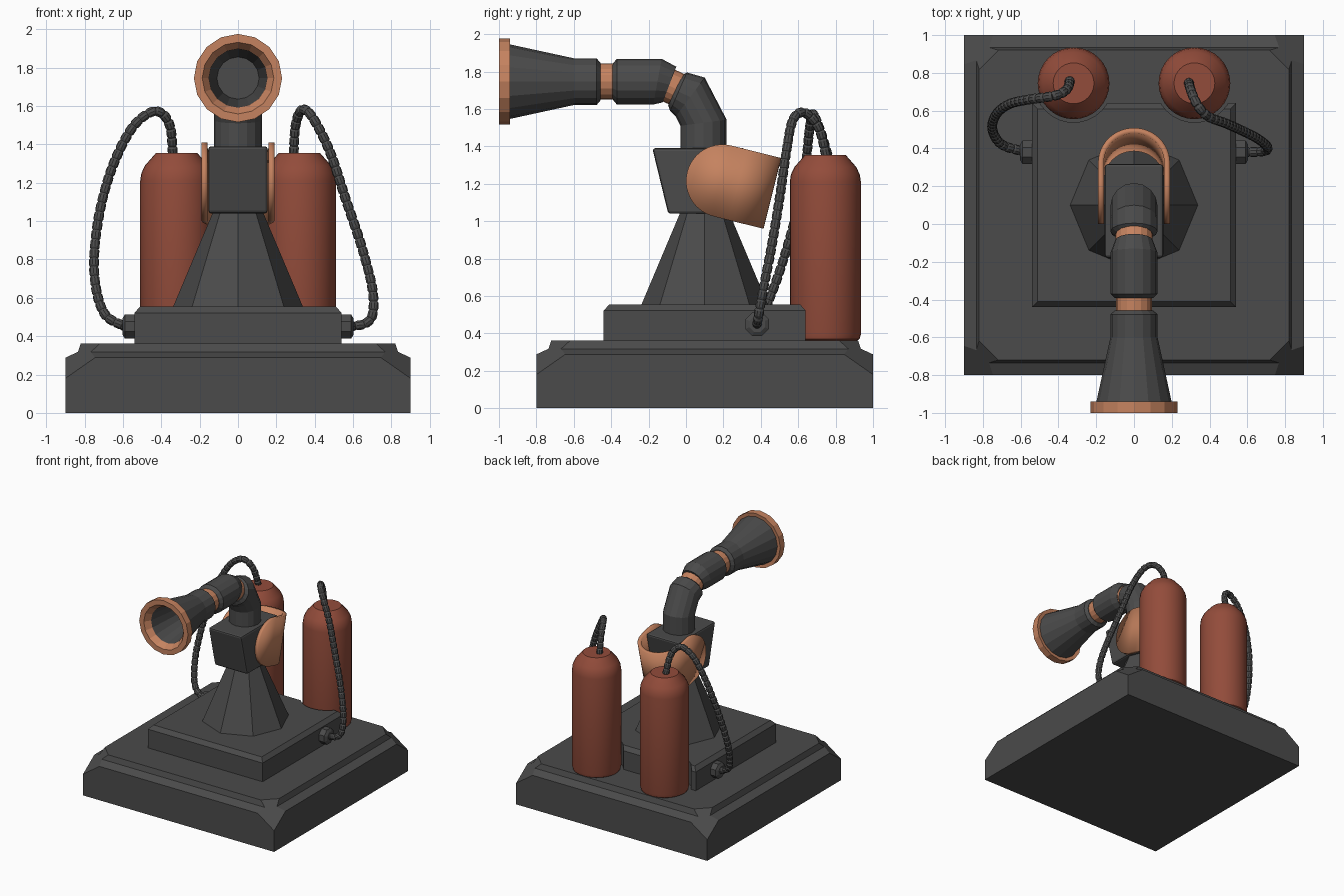
import bpy, bmesh, math
from mathutils import Vector, Matrix

if "Cube" in bpy.data.objects:
    bpy.data.objects.remove(bpy.data.objects["Cube"])

def material(name, rgb):
    m = bpy.data.materials.new(name)
    m.diffuse_color = (*rgb, 1)
    m.use_nodes = True
    m.node_tree.nodes["Principled BSDF"].inputs["Base Color"].default_value = m.diffuse_color
    return m

DARK = material("dark_grey", (0.070, 0.070, 0.070))
COPPER = material("copper", (0.56, 0.225, 0.115))
RED = material("dull_red", (0.29, 0.072, 0.043))

def finish(name, bm, mat, smooth=False):
    bmesh.ops.recalc_face_normals(bm, faces=bm.faces)
    me = bpy.data.meshes.new(name)
    bm.to_mesh(me)
    bm.free()
    me.materials.append(mat)
    ob = bpy.data.objects.new(name, me)
    bpy.context.collection.objects.link(ob)
    bpy.context.view_layer.objects.active = ob
    if smooth:
        bpy.ops.object.select_all(action='DESELECT')
        ob.select_set(True)
        bpy.ops.object.shade_smooth_by_angle(angle=math.radians(25))
    return ob

def loft(bm, rings, loop=False):
    """Skin a list of equal point rings; cap the ends or join last to first."""
    vs = [[bm.verts.new(p) for p in r] for r in rings]
    n = len(vs[0])
    pairs = list(zip(vs, vs[1:])) + ([(vs[-1], vs[0])] if loop else [])
    for a, b in pairs:
        for i in range(n):
            j = (i + 1) % n
            bm.faces.new((a[i], a[j], b[j], b[i]))
    if not loop:
        bm.faces.new(vs[0])
        bm.faces.new(vs[-1])

def part(name, rings, mat, loop=False, smooth=False):
    bm = bmesh.new()
    loft(bm, rings, loop)
    return finish(name, bm, mat, smooth)

def lathe(profile, sides, matrix, phase=0):
    """Rings of (radius, height) around the local z axis."""
    return [[matrix @ Vector((r * math.cos(phase + math.tau * i / sides),
                              r * math.sin(phase + math.tau * i / sides), h))
             for i in range(sides)] for r, h in profile]

def rect(cy, hx, hy, z):
    return [(-hx, cy - hy, z), (hx, cy - hy, z), (hx, cy + hy, z), (-hx, cy + hy, z)]

def pipe_ring(top, bottom, rx, n=16):
    """Ring in the side plane given by its top and bottom (y, z) points."""
    t, b = Vector((0, *top)), Vector((0, *bottom))
    c, v = (t + b) / 2, (t - b) / 2
    return [c + v * math.cos(math.tau * i / n) + Vector((rx * math.sin(math.tau * i / n), 0, 0))
            for i in range(n)]

# Base with coved top edge and sliced corners
bm = bmesh.new()
loft(bm, [rect(0.1, 0.9 - d, 0.9 - d, z)
          for d, z in ((0, 0), (0, 0.288), (0.065, 0.318), (0.08, 0.363))])
for sx in (-1, 1):
    for sy in (-1, 1):
        cut = bmesh.ops.bisect_plane(bm, geom=bm.verts[:] + bm.edges[:] + bm.faces[:],
                                     plane_co=(0.9 * sx, 0.1 + 0.9 * sy, 0.18),
                                     plane_no=(sx, sy, 1.43), clear_outer=True)
        edges = [e for e in cut["geom_cut"] if isinstance(e, bmesh.types.BMEdge)]
        bmesh.ops.holes_fill(bm, edges=edges, sides=0)
finish("base", bm, DARK)

# Upper plinth with round notches for the tanks
plinth = part("plinth", [rect(0.1, 0.54 - d, 0.54 - d, z)
                         for d, z in ((0, 0.355), (0, 0.522), (0.03, 0.555))], DARK)
for s in (-1, 1):
    cutter = part("notch_cutter", lathe([(0.207, 0.2), (0.207, 0.8)], 32,
                                        Matrix.Translation((0.32 * s, 0.745, 0))), DARK)
    cutter.hide_render = True
    mod = plinth.modifiers.new("notch", 'BOOLEAN')
    mod.operation, mod.solver, mod.object = 'DIFFERENCE', 'EXACT', cutter
    bpy.context.view_layer.objects.active = plinth
    bpy.ops.object.modifier_apply(modifier=mod.name)
    bpy.data.objects.remove(cutter)

# Octagonal pedestal
part("pedestal", lathe([(0.34, 0.55), (0.125, 1.06)], 8, Matrix.Translation((0, 0.1, 0))), DARK)

# Head block, wider at the top
head = part("head_block", [rect(0.07, 0.155, 0.165, 1.04), rect(0.07, 0.155, 0.25, 1.39)], DARK)
bev = head.modifiers.new("bevel", 'BEVEL')
bev.width, bev.segments = 0.015, 2

# U-shaped guard wrapped around the back of the head, tilted down
R, X, U = 0.195, 0.175, 0.085
side = [(X, -R * math.cos(math.pi / 2 * i / 14)) for i in range(15)]
arc = [(X * math.cos(math.pi * i / 24), U + X * math.sin(math.pi * i / 24)) for i in range(25)]
path = side + arc + [(-x, u) for x, u in reversed(side)]
tilt = Matrix.Translation((0, 0.195, 1.215)) @ Matrix.Rotation(math.radians(-14), 4, 'X')
bm = bmesh.new()
cols = []
for x, u in path:
    h = math.sqrt(max(R * R - u * u, 0)) if u < 0 else R
    cols.append([bm.verts.new(tilt @ Vector((x, u, k * h))) for k in (-1, 1)])
for a, b in zip(cols, cols[1:]):
    bm.faces.new((a[0], b[0], b[1], a[1]))
bmesh.ops.remove_doubles(bm, verts=bm.verts, dist=1e-5)
guard = finish("rear_guard", bm, COPPER, smooth=True)
sol = guard.modifiers.new("thickness", 'SOLIDIFY')
sol.thickness, sol.offset = 0.03, 0

# Elbow, collar and middle pipe
part("elbow_pipe", [pipe_ring((0.217, 1.37), (-0.03, 1.37), 0.125),
                    pipe_ring((0.217, 1.543), (-0.03, 1.51), 0.125),
                    pipe_ring((0.10, 1.768), (-0.055, 1.56), 0.125),
                    pipe_ring((0.005, 1.795), (-0.085, 1.59), 0.125),
                    pipe_ring((-0.018, 1.783), (-0.095, 1.62), 0.1)], DARK)
part("tilted_collar", [pipe_ring((-0.005, 1.785), (-0.08, 1.62), 0.097),
                       pipe_ring((-0.07, 1.815), (-0.135, 1.645), 0.097)], COPPER)
part("middle_pipe", [pipe_ring((-0.052, 1.826), (-0.125, 1.635), 0.1),
                     pipe_ring((-0.13, 1.868), (-0.175, 1.624), 0.125),
                     pipe_ring((-0.37, 1.868), (-0.37, 1.624), 0.125),
                     pipe_ring((-0.393, 1.84), (-0.393, 1.652), 0.1)], DARK)

# Horn along -y: collar, flared body with hollow mouth, rim
to_front = Matrix.Translation((0, 0, 1.746)) @ Matrix.Rotation(math.pi / 2, 4, 'X')
part("straight_collar", lathe([(0.096, 0.38), (0.096, 0.47)], 16, to_front), COPPER)
part("horn", lathe([(0.1, 0.457), (0.125, 0.478), (0.125, 0.6), (0.2, 0.945),
                    (0.153, 0.95), (0.11, 0.65)], 16, to_front), DARK)
part("horn_rim", lathe([(0.23, 0.94), (0.23, 1.0), (0.187, 1.0), (0.153, 0.95)], 16, to_front),
     COPPER, loop=True)

# Tanks
TANK = [(0.165, 0.36), (0.183, 0.37), (0.19, 0.395), (0.19, 1.21), (0.184, 1.25),
        (0.165, 1.29), (0.108, 1.355)]
for s, label in ((-1, "left"), (1, "right")):
    part(label + "_tank", lathe(TANK, 32, Matrix.Translation((0.32 * s, 0.745, 0))), RED, smooth=True)
    # Hose plug on the plinth side
    to_side = Matrix.Translation((0, 0.38, 0.45)) @ Matrix.Rotation(s * math.pi / 2, 4, 'Y')
    part(label + "_plug", lathe([(0.068, 0.5), (0.068, 0.59), (0.045, 0.603)], 8, to_side,
                                math.pi / 8), DARK)

# Ribbed hoses: barrel beads spaced along a smooth path
def hose(name, pts, step=0.046):
    p = [Vector(q) for q in pts]
    p = [2 * p[0] - p[1]] + p + [2 * p[-1] - p[-2]]
    dense = []
    for a, b, c, d in zip(p, p[1:], p[2:], p[3:]):
        for k in range(40):
            t = k / 40
            dense.append(0.5 * (2 * b + (c - a) * t + (2 * a - 5 * b + 4 * c - d) * t * t
                                + (3 * b - a - 3 * c + d) * t ** 3))
    dense.append(p[-2])
    knots = [dense[0]]
    for q in dense:
        if (q - knots[-1]).length >= step:
            knots.append(q)
    knots.append(dense[-1])
    bm = bmesh.new()
    for a, b in zip(knots, knots[1:]):
        d = b - a
        if d.length < 0.005:
            continue
        m = Matrix.Translation(a) @ d.to_track_quat('Z', 'Y').to_matrix().to_4x4()
        L = d.length
        loft(bm, lathe([(0.018, -0.004), (0.026, 0.2 * L), (0.026, 0.8 * L), (0.018, L + 0.004)], 10, m))
    finish(name, bm, DARK)

hose("left_hose", [(-.34, .76, 1.345), (-.35, .72, 1.48), (-.385, .69, 1.555), (-.44, .675, 1.575),
                   (-.55, .66, 1.49), (-.66, .635, 1.27), (-.73, .58, 1.0), (-.75, .5, .73),
                   (-.70, .42, .52), (-.59, .385, .45)])
hose("right_hose", [(.29, .75, 1.345), (.3, .71, 1.5), (.335, .63, 1.585), (.39, .57, 1.54),
                    (.48, .535, 1.36), (.56, .5, 1.12), (.65, .455, .85), (.705, .41, .62),
                    (.69, .385, .48), (.59, .38, .45)])
